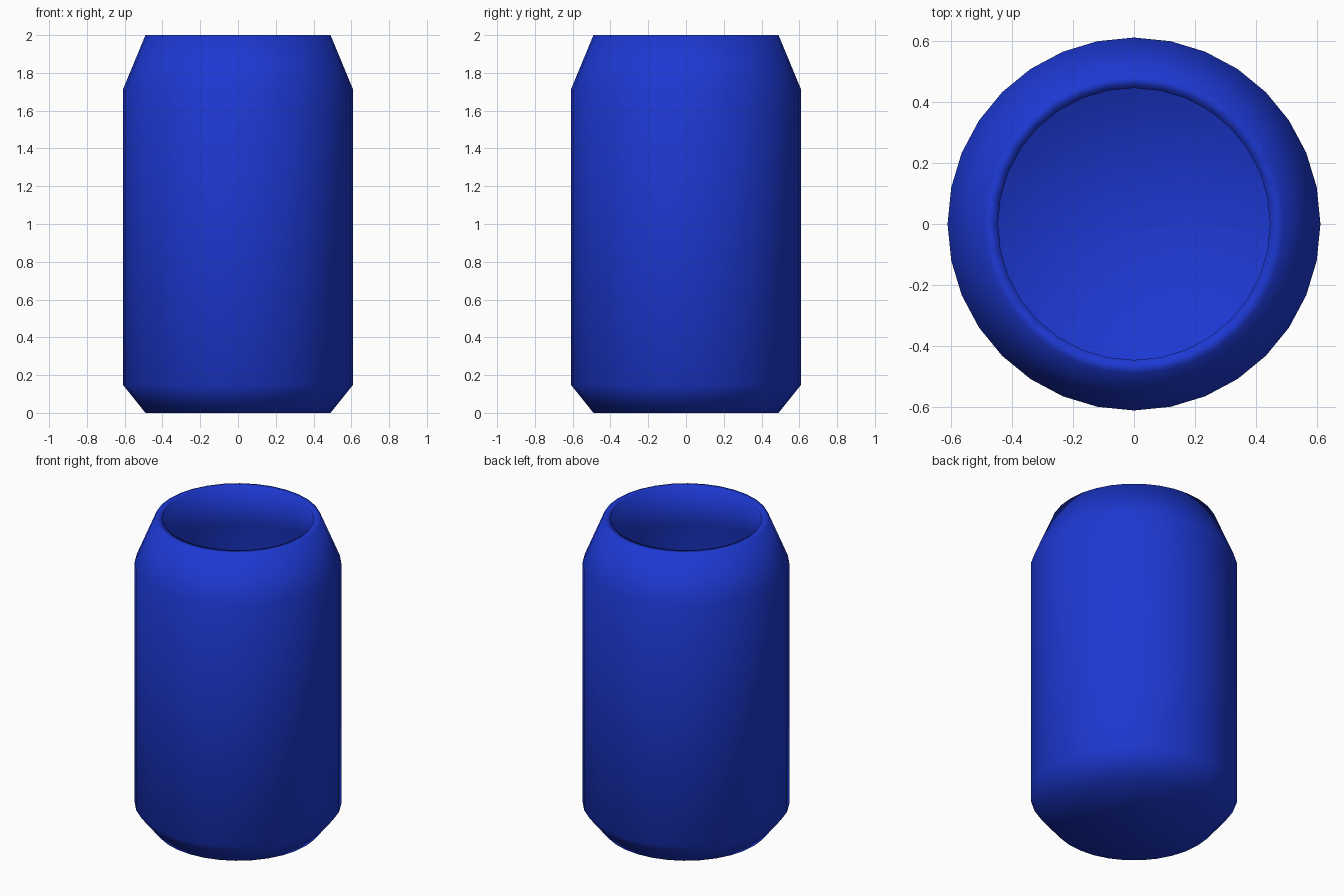
import bpy
import bmesh
import math

if "Cube" in bpy.data.objects:
    bpy.data.objects.remove(bpy.data.objects["Cube"])

SEGMENTS = 32

# Closed wall profile (radius, height): outer underside up to the lip, then down the inside
PROFILE = [
    (0.00, 0.00), (0.49, 0.00), (0.61, 0.15), (0.61, 1.71), (0.49, 2.00),
    (0.445, 2.00), (0.565, 1.70), (0.565, 0.17), (0.465, 0.045), (0.00, 0.045),
]


def lathe(name, profile, segments):
    """Spin a radius/height profile around z into a smooth object."""
    bm = bmesh.new()
    verts = [bm.verts.new((r, 0, z)) for r, z in profile]
    edges = [bm.edges.new(pair) for pair in zip(verts, verts[1:])]
    bmesh.ops.spin(bm, geom=verts + edges, cent=(0, 0, 0), axis=(0, 0, 1),
                   angle=math.tau, steps=segments, use_merge=False)
    bmesh.ops.remove_doubles(bm, verts=bm.verts[:], dist=1e-4)
    bmesh.ops.recalc_face_normals(bm, faces=bm.faces[:])
    for face in bm.faces:
        face.smooth = True
    mesh = bpy.data.meshes.new(name)
    bm.to_mesh(mesh)
    bm.free()
    obj = bpy.data.objects.new(name, mesh)
    bpy.context.collection.objects.link(obj)
    return obj


# Open, hollow can with chamfered base and tapered neck
can = lathe("can_body", PROFILE, SEGMENTS)

# Blue paint
blue = bpy.data.materials.new("blue_paint")
blue.diffuse_color = (0.012, 0.04, 0.65, 1.0)
blue.use_nodes = True
blue.node_tree.nodes["Principled BSDF"].inputs["Base Color"].default_value = blue.diffuse_color
can.data.materials.append(blue)
